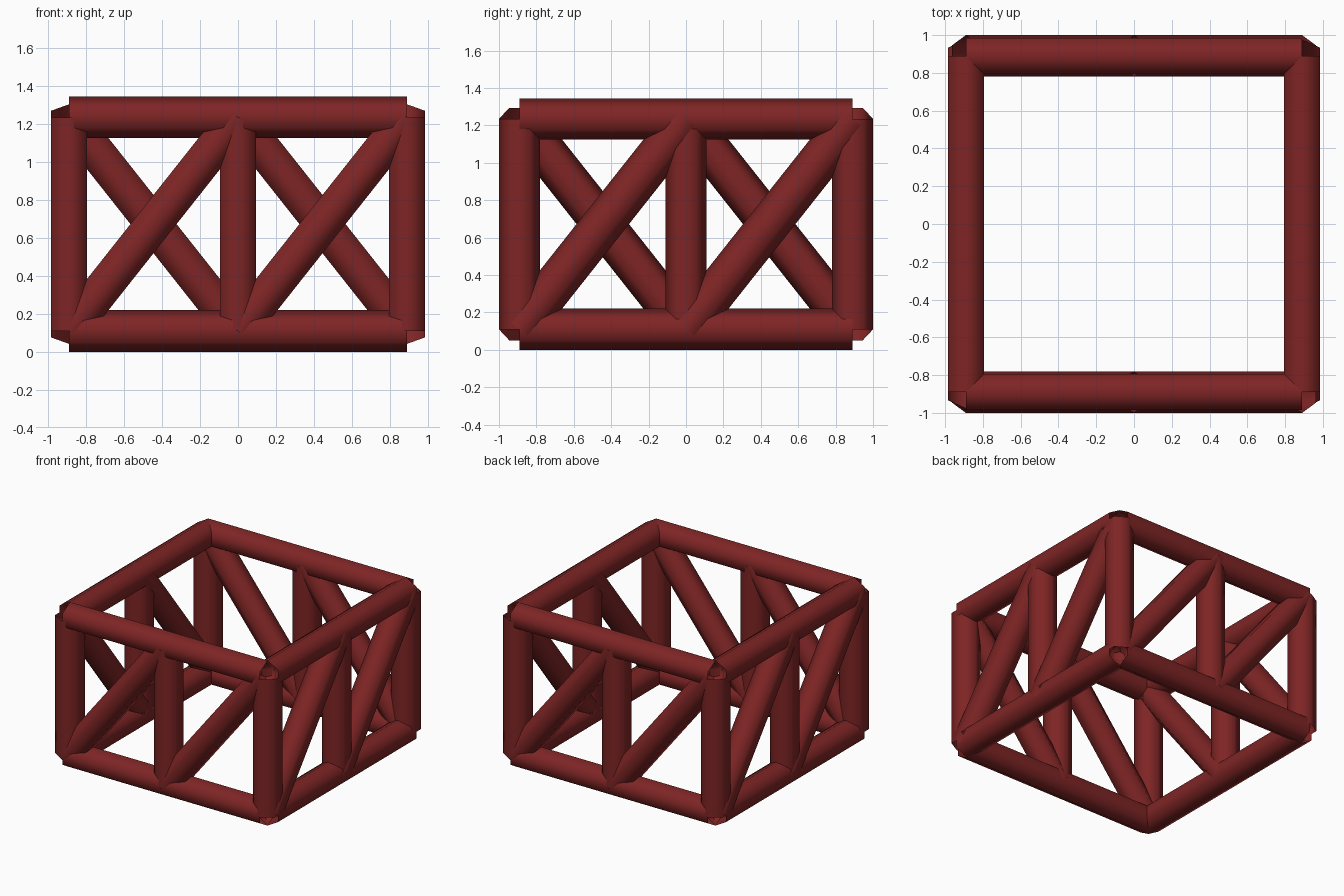
import bpy, bmesh
from math import cos, sin, pi
from mathutils import Vector

if "Cube" in bpy.data.objects:
    bpy.data.objects.remove(bpy.data.objects["Cube"])

C, R = 0.89, 0.11          # corner offset, tube radius
LOW, HIGH = 0.11, 1.235    # tube centre heights

red = bpy.data.materials.new("dark_red")
red.diffuse_color = (0.21, 0.018, 0.018, 1)
red.use_nodes = True
red.node_tree.nodes["Principled BSDF"].inputs["Base Color"].default_value = red.diffuse_color


def tube(name, a, b, ridge):
    """Open six-sided tube from a to b, with one edge pointing along ridge."""
    a, b = Vector(a), Vector(b)
    axis = (b - a).normalized()
    u = Vector(ridge)
    u = (u - axis * u.dot(axis)).normalized()
    v = axis.cross(u)
    bm = bmesh.new()
    rings = [[bm.verts.new(p + R * (cos(i * pi / 3) * u + sin(i * pi / 3) * v))
              for i in range(6)] for p in (a, b)]
    for i in range(6):
        j = (i + 1) % 6
        bm.faces.new((rings[0][i], rings[0][j], rings[1][j], rings[1][i]))
    me = bpy.data.meshes.new(name)
    bm.to_mesh(me)
    bm.free()
    me.shade_smooth()
    me.materials.append(red)
    ob = bpy.data.objects.new(name, me)
    bpy.context.collection.objects.link(ob)


X, Y, Z = (1, 0, 0), (0, 1, 0), (0, 0, 1)

# each side: outward position and left-to-right direction seen from outside
sides = {
    "front": (Vector((0, -C, 0)), Vector(X), Y),
    "right": (Vector((C, 0, 0)), Vector(Y), Z),
    "back": (Vector((0, C, 0)), -Vector(X), Y),
    "left": (Vector((-C, 0, 0)), -Vector(Y), Z),
}
for side, (mid, along, ridge) in sides.items():
    def pt(t, z):
        return mid + along * t * C + Vector((0, 0, z))

    # horizontal rails
    tube(side + "_bottom_rail", pt(-1, LOW), pt(1, LOW), Z)
    tube(side + "_top_rail", pt(-1, HIGH), pt(1, HIGH), Z)
    # posts
    tube(side + "_corner_post", pt(-1, LOW), pt(-1, HIGH), Y)
    tube(side + "_middle_post", pt(0, LOW), pt(0, HIGH), Y)
    # diagonal braces
    tube(side + "_brace_a", pt(-1, LOW), pt(0, HIGH), ridge)
    tube(side + "_brace_b", pt(0, LOW), pt(1, HIGH), ridge)
